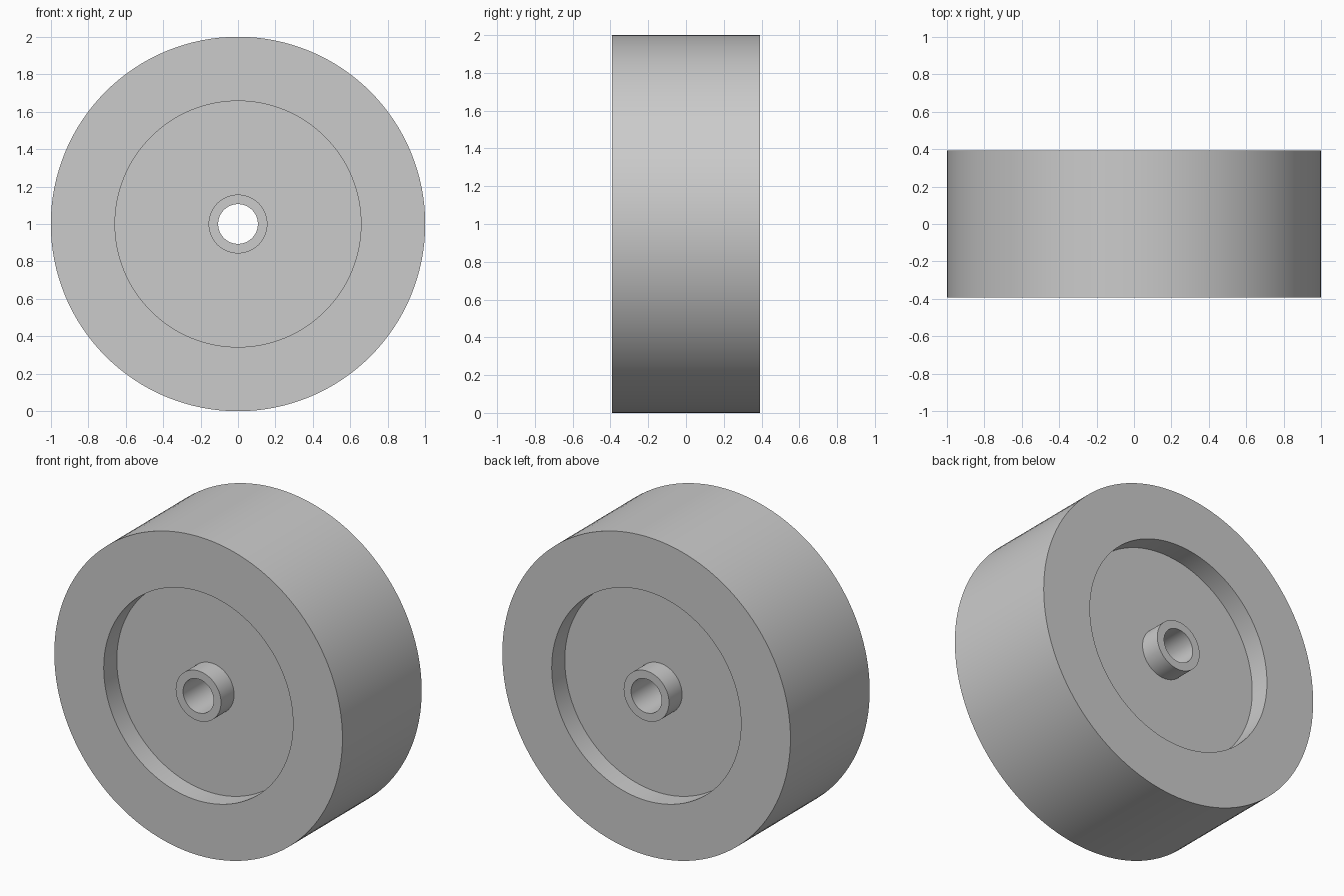
import bpy, bmesh, math
from mathutils import Matrix, Vector

cube = bpy.data.objects.get("Cube")
if cube:
    bpy.data.objects.remove(cube, do_unlink=True)

# Dimensions
RIM, RECESS, HUB, BORE = 1.0, 0.657, 0.157, 0.106
HALF_WIDTH, DEPTH = 0.393, 0.13
SEGMENTS = 128

grey = bpy.data.materials.new("plain grey")
grey.use_nodes = True
colour = (0.6, 0.6, 0.6, 1)
grey.diffuse_color = colour
grey.node_tree.nodes["Principled BSDF"].inputs["Base Color"].default_value = colour

# Half cross-section (radius, y) from bore to rim, mirrored for the back
floor = HALF_WIDTH - DEPTH
front = [(BORE, -HALF_WIDTH), (HUB, -HALF_WIDTH), (HUB, -floor),
         (RECESS, -floor), (RECESS, -HALF_WIDTH), (RIM, -HALF_WIDTH)]
section = front + [(r, -y) for r, y in reversed(front)]

# Lathe the closed section around the axle
bm = bmesh.new()
verts = [bm.verts.new((r, y, 0)) for r, y in section]
edges = [bm.edges.new((v, verts[(i + 1) % len(verts)])) for i, v in enumerate(verts)]
bmesh.ops.spin(bm, geom=verts + edges, cent=(0, 0, 0), axis=(0, 1, 0),
               angle=math.tau, steps=SEGMENTS, use_merge=True)
bmesh.ops.remove_doubles(bm, verts=bm.verts, dist=0.0001)
bmesh.ops.recalc_face_normals(bm, faces=bm.faces)
bmesh.ops.transform(bm, matrix=Matrix.Translation(Vector((0, 0, RIM))), verts=bm.verts)

mesh = bpy.data.meshes.new("wheel")
bm.to_mesh(mesh)
bm.free()
mesh.materials.append(grey)
wheel = bpy.data.objects.new("wheel", mesh)
bpy.context.collection.objects.link(wheel)

# Smooth round walls, sharp rims
bpy.ops.object.select_all(action='DESELECT')
wheel.select_set(True)
bpy.context.view_layer.objects.active = wheel
bpy.ops.object.shade_smooth_by_angle(angle=math.radians(30))
